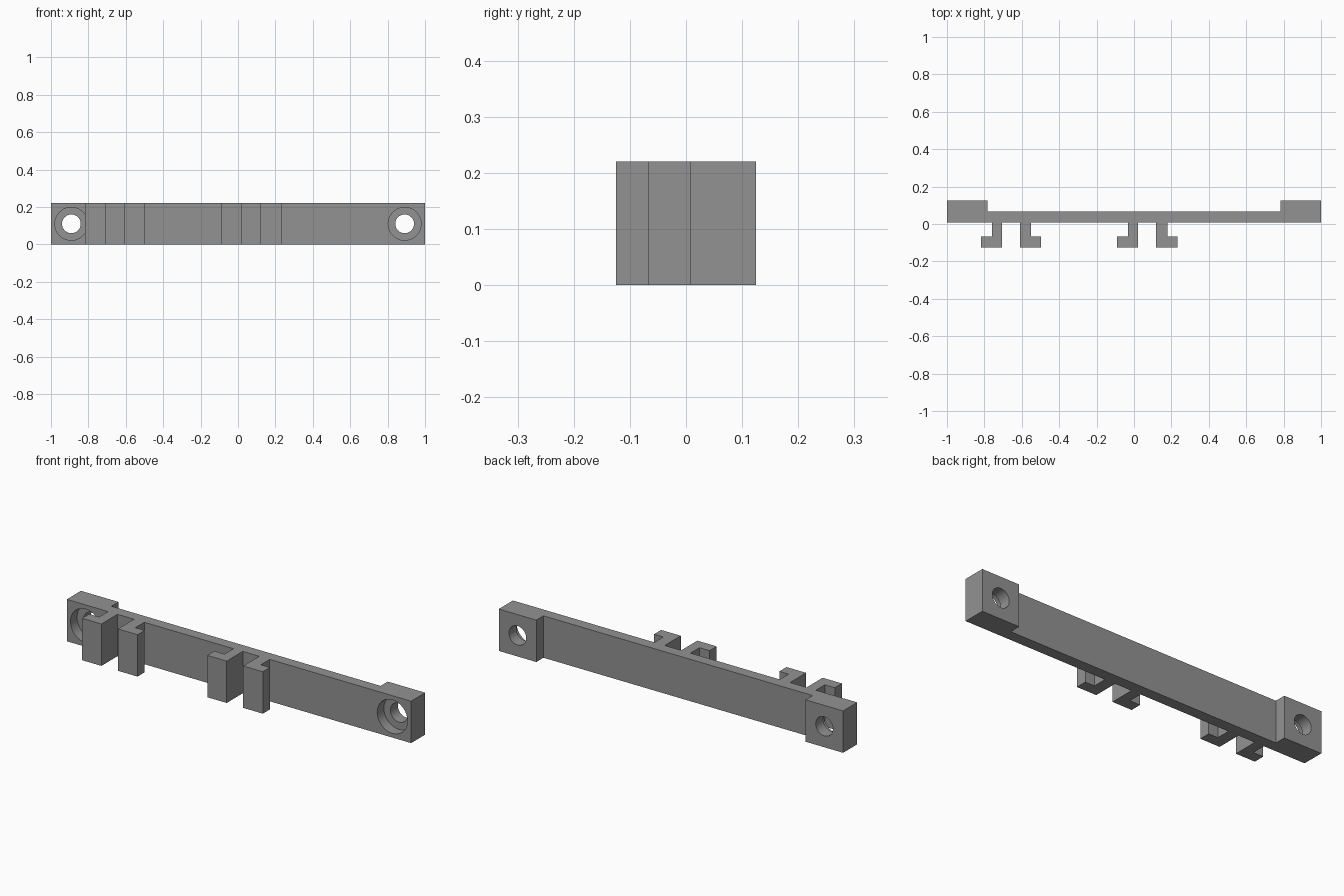
import bpy, bmesh, math
from mathutils import Matrix

if "Cube" in bpy.data.objects:
    bpy.data.objects.remove(bpy.data.objects["Cube"])

H = 0.22                      # height of the whole bracket
Y0, Y1, Y2 = 0.008, 0.066, 0.125   # bar front, bar back, end block back
F0, F1 = -0.125, -0.066       # hook foot front and back
HOLE_X, HOLE_Z = 0.891, 0.11

grey = bpy.data.materials.new("grey plastic")
grey.diffuse_color = (0.29, 0.29, 0.29, 1)
grey.use_nodes = True
grey.node_tree.nodes["Principled BSDF"].inputs["Base Color"].default_value = grey.diffuse_color


def hook(stem, inner, tip):
    """Outline of one L-shaped hook, from left to right along the bar front."""
    pts = [(stem, Y0), (stem, F0), (tip, F0), (tip, F1), (inner, F1), (inner, Y0)]
    return pts if tip > stem else pts[::-1]


# Outline of the bar, end blocks and four hooks
outline = [(-1, Y2), (-1, Y0)]
outline += hook(-0.706, -0.76, -0.818)
outline += hook(-0.61, -0.55, -0.496)
outline += hook(0.022, -0.032, -0.091)
outline += hook(0.118, 0.178, 0.232)
outline += [(1, Y0), (1, Y2), (0.782, Y2), (0.782, Y1), (-0.782, Y1), (-0.782, Y2)]

# Mounting bar, extruded upward
bm = bmesh.new()
face = bm.faces.new([bm.verts.new((x, y, 0)) for x, y in outline])
up = bmesh.ops.extrude_face_region(bm, geom=[face])
bmesh.ops.translate(bm, vec=(0, 0, H),
                    verts=[g for g in up["geom"] if isinstance(g, bmesh.types.BMVert)])
bmesh.ops.recalc_face_normals(bm, faces=bm.faces)
mesh = bpy.data.meshes.new("mounting_bar")
bm.to_mesh(mesh)
bm.free()
bar = bpy.data.objects.new("mounting_bar", mesh)
bpy.context.collection.objects.link(bar)
mesh.materials.append(grey)


def drill(name, x, radius, y_from, y_to):
    """Cut a round hole along y."""
    bpy.ops.mesh.primitive_cylinder_add(
        vertices=48, radius=radius, depth=y_to - y_from,
        location=(x, (y_from + y_to) / 2, HOLE_Z), rotation=(math.pi / 2, 0, 0))
    cutter = bpy.context.object
    cutter.name = name
    cutter.data.materials.append(grey)
    cutter.hide_render = True
    mod = bar.modifiers.new(name, "BOOLEAN")
    mod.operation = "DIFFERENCE"
    mod.solver = "EXACT"
    mod.object = cutter
    bpy.context.view_layer.objects.active = bar
    bpy.ops.object.modifier_apply(modifier=name)
    bpy.data.objects.remove(cutter, do_unlink=True)


# Screw holes with counterbores in the front of each end block
for side in (-1, 1):
    drill("screw_hole", side * HOLE_X, 0.05, Y0 - 0.03, Y2 + 0.05)
    drill("counterbore", side * HOLE_X, 0.088, Y0 - 0.03, Y0 + 0.055)

# Smooth hole walls, sharp edges elsewhere
bpy.ops.object.select_all(action="DESELECT")
bar.select_set(True)
bpy.context.view_layer.objects.active = bar
bpy.ops.object.shade_smooth_by_angle(angle=math.radians(30))
